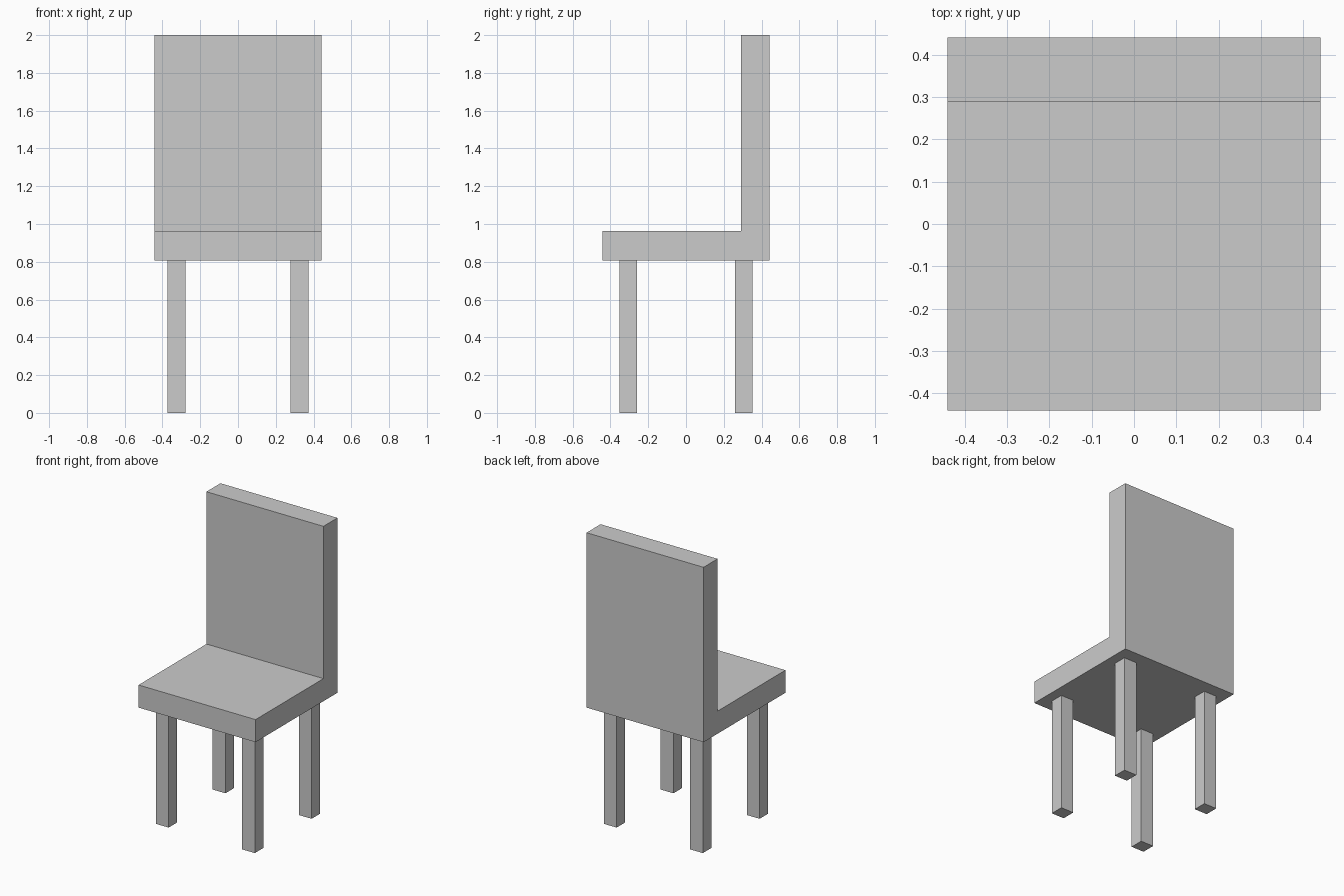
import bpy, bmesh

if "Cube" in bpy.data.objects:
    bpy.data.objects.remove(bpy.data.objects["Cube"])

HALF_W = 0.441
SEAT_BOTTOM = 0.808


def extrude_profile(name, points, x0, x1):
    """Extrude a closed (y, z) outline from x0 to x1."""
    bm = bmesh.new()
    face = bm.faces.new([bm.verts.new((x0, y, z)) for y, z in points])
    ext = bmesh.ops.extrude_face_region(bm, geom=[face])
    verts = [g for g in ext["geom"] if isinstance(g, bmesh.types.BMVert)]
    bmesh.ops.translate(bm, vec=(x1 - x0, 0, 0), verts=verts)
    bmesh.ops.recalc_face_normals(bm, faces=bm.faces)
    mesh = bpy.data.meshes.new(name)
    bm.to_mesh(mesh)
    bm.free()
    obj = bpy.data.objects.new(name, mesh)
    bpy.context.collection.objects.link(obj)
    return obj


# Seat and backrest: one L-shaped slab
extrude_profile("seat_and_backrest", [
    (-HALF_W, SEAT_BOTTOM), (HALF_W, SEAT_BOTTOM), (HALF_W, 2.0),
    (0.29, 2.0), (0.29, 0.962), (-HALF_W, 0.962)], -HALF_W, HALF_W)

# Four square legs, inset from the seat corners
for side, sx in (("left", -1), ("right", 1)):
    for end, sy in (("front", -1), ("back", 1)):
        y0, y1 = sy * 0.26, sy * 0.352
        extrude_profile(f"{end}_{side}_leg",
                        [(y0, 0), (y1, 0), (y1, SEAT_BOTTOM), (y0, SEAT_BOTTOM)],
                        sx * 0.277, sx * 0.373)
